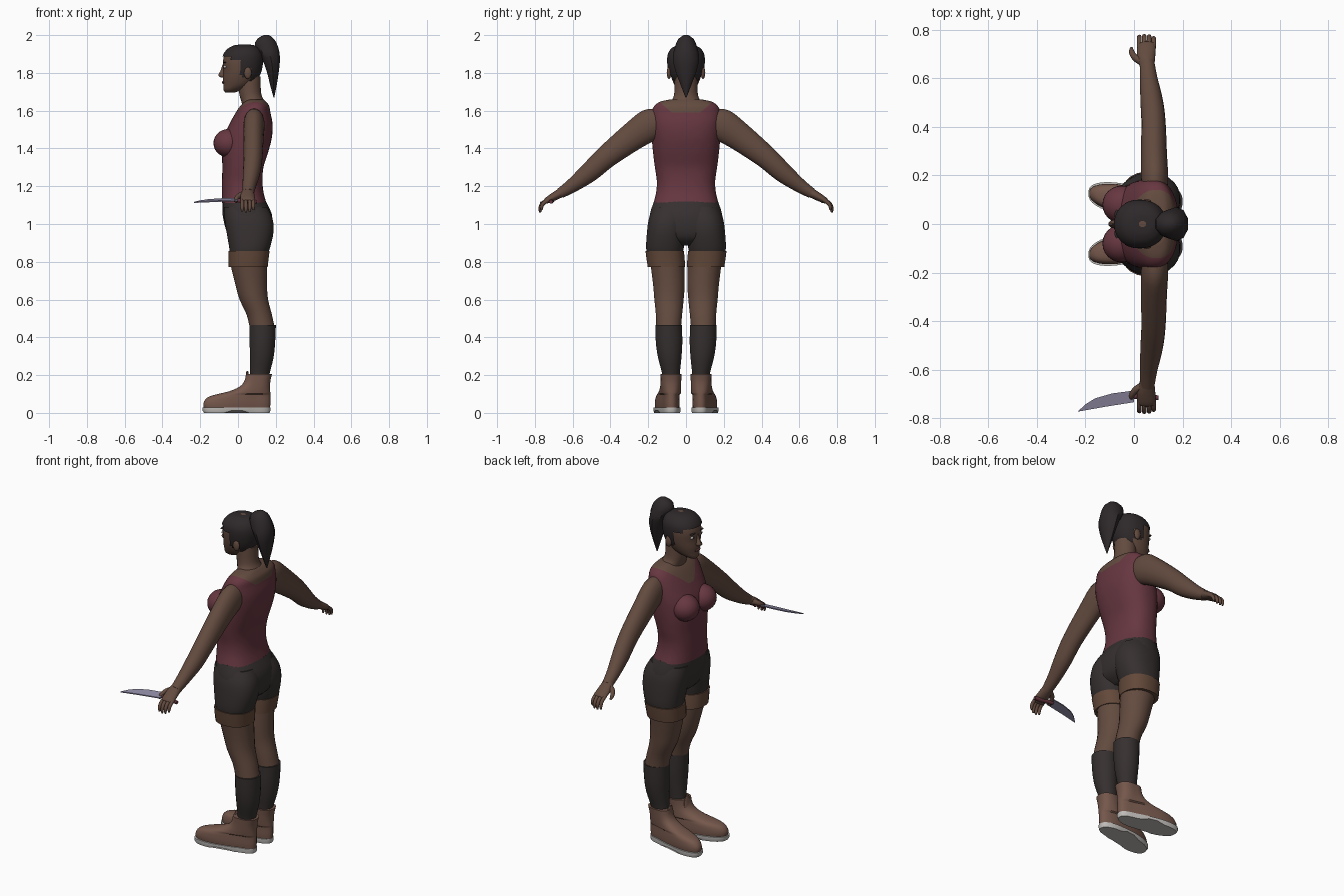
import bpy, bmesh, math
from mathutils import Vector as V


def mat(name, r, g, b):
    m = bpy.data.materials.new(name)
    m.diffuse_color = (r, g, b, 1)
    return m


SKIN = mat("skin", .125, .070, .050)
TOP = mat("dark red cloth", .135, .038, .052)
CLOTH = mat("charcoal cloth", .037, .029, .029)
HAIR = mat("black hair", .027, .021, .022)
CUFF = mat("brown cuff", .125, .066, .042)
BOOT = mat("boot leather", .175, .095, .070)
SOLE = mat("pale sole", .52, .50, .48)
STEEL = mat("steel", .27, .25, .36)
WHITE = mat("eye white", .55, .52, .50)
LIP = mat("dark lip", .10, .035, .032)


def finish(name, bm, mats, angle=40):
    bmesh.ops.recalc_face_normals(bm, faces=bm.faces[:])
    me = bpy.data.meshes.new(name)
    bm.to_mesh(me)
    bm.free()
    ob = bpy.data.objects.new(name, me)
    bpy.context.collection.objects.link(ob)
    for m in mats:
        me.materials.append(m)
    bpy.ops.object.select_all(action='DESELECT')
    ob.select_set(True)
    bpy.context.view_layer.objects.active = ob
    bpy.ops.object.shade_smooth_by_angle(angle=math.radians(angle))
    return ob


def spline(a, b, c, d, t):
    return .5 * (2 * b + (c - a) * t + (2 * a - 5 * b + 4 * c - d) * t * t + (3 * b - a - 3 * c + d) * t ** 3)


def skin_rings(rings, n=24, p=2.0, sub=3):
    """Smooth superellipse loft through rings of (centre, u axis, v axis)."""
    bm, loops, last = bmesh.new(), [], len(rings) - 1
    for i in range(last * sub + 1):
        k = min(i // sub, last - 1)
        t = i / sub - k
        q = [rings[max(0, min(last, k + j))] for j in (-1, 0, 1, 2)]
        c, u, v = (spline(*(r[m] for r in q), t) for m in range(3))
        loop = []
        for j in range(n):
            a = 2 * math.pi * (j + .5) / n
            f = lambda w: math.copysign(abs(w) ** (2 / p), w)
            loop.append(bm.verts.new(c + u * f(math.cos(a)) + v * f(math.sin(a))))
        loops.append(loop)
    for a, b in zip(loops, loops[1:]):
        for j in range(n):
            bm.faces.new((a[j], a[(j + 1) % n], b[(j + 1) % n], b[j]))
    bm.faces.new(loops[0])
    bm.faces.new(loops[-1])
    return bm


def stack(rows, s=1, **kw):
    """Loft upward through rows of (z, x0, x1, y0, y1)."""
    return skin_rings([(V(((a + b) / 2, s * (c + d) / 2, z)), V(((b - a) / 2, 0, 0)), V((0, (d - c) / 2, 0)))
                       for z, a, b, c, d in rows], **kw)


def sym(rows, grow=0):
    return [(z, a - grow, b + grow, -h - grow, h + grow) for z, a, b, h in rows]


def tube(pts, s=1, **kw):
    """Loft along a limb through (x, y, z, x radius, other radius)."""
    P, rings = [V((p[0], s * p[1], p[2])) for p in pts], []
    for i, p in enumerate(pts):
        d = (P[min(i + 1, len(P) - 1)] - P[max(i - 1, 0)]).normalized()
        w = V((1, 0, 0)) if abs(d.x) < .8 else V((0, 1, 0))
        v = d.cross(w).normalized()
        rings.append((P[i], v.cross(d) * p[3], v * p[4]))
    return skin_rings(rings, **kw)


def ball(name, loc, size, m, seg=16):
    bm = bmesh.new()
    bmesh.ops.create_uvsphere(bm, u_segments=seg, v_segments=seg // 2 + 2, radius=1)
    for v in bm.verts:
        v.co = V([a * b + c for a, b, c in zip(v.co, size, loc)])
    return finish(name, bm, [m])


# Tank top with bare neckline, cut along clean planes
bm = stack(sym([(1.112, -.085, .15, .172), (1.17, -.085, .135, .158), (1.23, -.085, .13, .155),
                (1.30, -.083, .135, .165), (1.38, -.085, .16, .175), (1.46, -.075, .18, .182),
                (1.53, -.045, .183, .186), (1.59, -.012, .172, .182), (1.625, .012, .165, .168),
                (1.648, .035, .148, .135), (1.66, .05, .135, .08)]), n=40, p=2.4, sub=4)
neck_planes = [(V((-.04, 0, 1.545)), V((-.22, 0, 1)).normalized()),
               (V((0, .075, 1.59)), V((0, -.85, 1)).normalized()),
               (V((0, -.075, 1.59)), V((0, .85, 1)).normalized())]
for co, no in neck_planes:
    bmesh.ops.bisect_plane(bm, geom=bm.verts[:] + bm.edges[:] + bm.faces[:], plane_co=co, plane_no=no)
for f in bm.faces:
    c = f.calc_center_median()
    f.material_index = int(all((c - co).dot(no) > 0 for co, no in neck_planes))
finish("tank_top", bm, [TOP, SKIN])
finish("neck", stack(sym([(1.58, .01, .16, .10), (1.635, .02, .15, .092), (1.665, .012, .132, .07),
                          (1.70, .005, .122, .062), (1.78, .0, .12, .06)])), [SKIN])

# Head and hair share one profile: z, front x, back x, half width
skull = [(1.695, -.066, -.02, .018), (1.71, -.077, .02, .040), (1.735, -.078, .07, .060),
         (1.77, -.080, .10, .076), (1.81, -.078, .118, .087), (1.86, -.080, .126, .093),
         (1.90, -.070, .122, .089), (1.93, -.045, .105, .070), (1.946, -.012, .078, .040), (1.95, .02, .05, .012)]
finish("head", stack(sym(skull), n=32, p=2.15, sub=4), [SKIN])
bm = stack(sym(skull, .007), n=48, p=2.15, sub=6)


def hairline(x):
    return 1.885 if x < -.035 else 1.865 if x < .015 else 1.775 if x < .04 else 1.825 if x < .065 else 1.725


bmesh.ops.delete(bm, geom=[f for f in bm.faces if f.calc_center_median().z < hairline(f.calc_center_median().x)],
                 context='FACES')
finish("hair_cap", bm, [HAIR])
finish("ponytail", stack(sym([(1.67, .188, .192, .003), (1.74, .168, .207, .030), (1.81, .150, .218, .056),
                              (1.88, .122, .225, .070), (1.94, .085, .215, .058), (1.98, .10, .192, .040),
                              (2.0, .135, .165, .012)]), n=10, sub=2), [HAIR])

# Nose and mouth
finish("nose", stack(sym([(1.775, -.088, -.06, .012), (1.786, -.106, -.06, .017), (1.81, -.094, -.06, .011),
                          (1.845, -.082, -.06, .008)]), n=10), [SKIN])
ball("lips", (-.077, 0, 1.75), (.009, .024, .008), LIP)

for s, side in ((1, "right"), (-1, "left")):
    # Face details
    ball(side + "_eye", (-.068, s * .037, 1.832), (.009, .017, .008), WHITE)
    ball(side + "_iris", (-.073, s * .037, 1.832), (.006, .007, .007), HAIR, 10)
    ball(side + "_eyebrow", (-.071, s * .038, 1.855), (.010, .022, .004), HAIR, 10)
    ball(side + "_ear", (.052, s * .090, 1.80), (.020, .012, .032), SKIN)
    ball(side + "_bust", (-.050, s * .080, 1.428), (.080, .078, .075), TOP, 24)

    # Arm, palm, fingers and thumb
    finish(side + "_arm", tube([(.085, .13, 1.545, .050, .070), (.085, .19, 1.525, .056, .086),
                                (.082, .28, 1.465, .054, .076), (.08, .42, 1.357, .050, .061),
                                (.072, .51, 1.275, .046, .053), (.060, .60, 1.205, .036, .038),
                                (.054, .665, 1.163, .030, .028)], s), [SKIN])
    finish(side + "_palm", tube([(.054, .65, 1.172, .030, .026), (.050, .69, 1.150, .038, .023),
                                 (.052, .735, 1.125, .038, .017), (.052, .745, 1.118, .030, .010)], s, n=16), [SKIN])
    for i, (fx, ln) in enumerate(((.022, .94), (.042, 1.0), (.062, .97), (.081, .82))):
        finish(f"{side}_finger_{i + 1}", tube([(fx, .725, 1.130, .010, .011), (fx, .725 + .035 * ln, 1.110, .010, .010),
               (fx, .725 + .048 * ln, 1.13 - .048 * ln, .009, .009),
               (fx, .725 + .047 * ln, 1.13 - .068 * ln, .005, .005)], s, n=10), [SKIN])
    finish(side + "_thumb", tube([(.035, .665, 1.160, .016, .018), (.004, .685, 1.148, .014, .014),
                                  (-.010, .708, 1.132, .011, .011), (-.010, .724, 1.115, .006, .006)], s, n=10), [SKIN])

    # Shorts leg with turned-up cuff
    finish(side + "_shorts_leg", stack([(.84, -.043, .157, .018, .207), (.88, -.048, .172, .010, .212),
                                        (.96, -.062, .189, .0, .207), (1.03, -.072, .183, -.01, .197),
                                        (1.09, -.075, .155, -.02, .175)], s, p=2.3), [CLOTH])
    finish(side + "_shorts_cuff", stack([(.772, -.050, .158, .004, .203), (.81, -.051, .162, .006, .209),
                                         (.856, -.052, .168, .010, .215)], s, p=2.3), [CUFF])

    # Leg and sock
    finish(side + "_leg", stack([(.45, .062, .195, .026, .158), (.52, .045, .180, .020, .160),
                                 (.60, .008, .160, .012, .168), (.68, -.015, .154, .006, .175),
                                 (.80, -.044, .155, .008, .190)], s), [SKIN])
    finish(side + "_sock", stack([(.17, .060, .160, .032, .125), (.21, .062, .168, .032, .127),
                                  (.29, .063, .188, .024, .148), (.37, .061, .197, .019, .160),
                                  (.465, .060, .201, .021, .163)], s), [CLOTH])

    # Boot and sole, splayed outward toward the toe
    boot = stack([(.022, -.180, .170, .020, .135), (.05, -.184, .172, .018, .137), (.08, -.165, .172, .020, .135),
                  (.097, -.120, .172, .022, .133), (.115, -.045, .171, .024, .132), (.14, .010, .170, .025, .132),
                  (.17, .034, .172, .025, .133), (.205, .042, .180, .023, .135)], s, p=2.4, n=32)
    sole = stack([(.0, -.180, .168, .016, .140), (.012, -.188, .172, .012, .143), (.028, -.188, .172, .012, .143)],
                 s, p=2.6, n=32, sub=1)
    for b in (boot, sole):
        for v in b.verts:
            narrow = 1 - .16 * max(0, min(1, (v.co.x + .05) / .15)) * (v.co.z < .1)
            v.co.y = s * .078 + (v.co.y - s * .078) * narrow + s * max(0, .10 - v.co.x) * .17
    for v in sole.verts:
        if v.co.z < .005 and -.06 < v.co.x < .04:
            v.co.z = .012
    finish(side + "_boot", boot, [BOOT])
    finish(side + "_boot_sole", sole, [SOLE])
    finish(side + "_boot_tongue", stack([(.15, .030, .062, .050, .115), (.19, .040, .060, .052, .110),
                                         (.222, .044, .054, .068, .094)], s, n=12), [BOOT])

# Shorts seat
finish("shorts_seat", stack(sym([(.885, .02, .12, .06), (.92, -.035, .165, .15), (.97, -.064, .182, .196),
                                 (1.05, -.082, .180, .192), (1.118, -.083, .149, .171)]), n=32, p=2.3), [CLOTH])

# Knife held in one hand: handle and flat blade
finish("knife_handle", tube([(.10, -.715, 1.118, .010, .010), (.05, -.712, 1.121, .013, .012),
                             (-.02, -.706, 1.126, .011, .010)], n=12), [TOP])
bm = bmesh.new()
outline = [(0, -.685), (-.09, -.697), (-.16, -.717), (-.20, -.742), (-.232, -.772), (-.12, -.752), (0, -.733)]
f = bm.faces.new([bm.verts.new((x, y, 1.112 + (y + .77) * .25)) for x, y in outline])
ext = bmesh.ops.extrude_face_region(bm, geom=[f])
for v in ext["geom"]:
    if isinstance(v, bmesh.types.BMVert):
        v.co.z += .006
finish("knife_blade", bm, [STEEL], 30)
